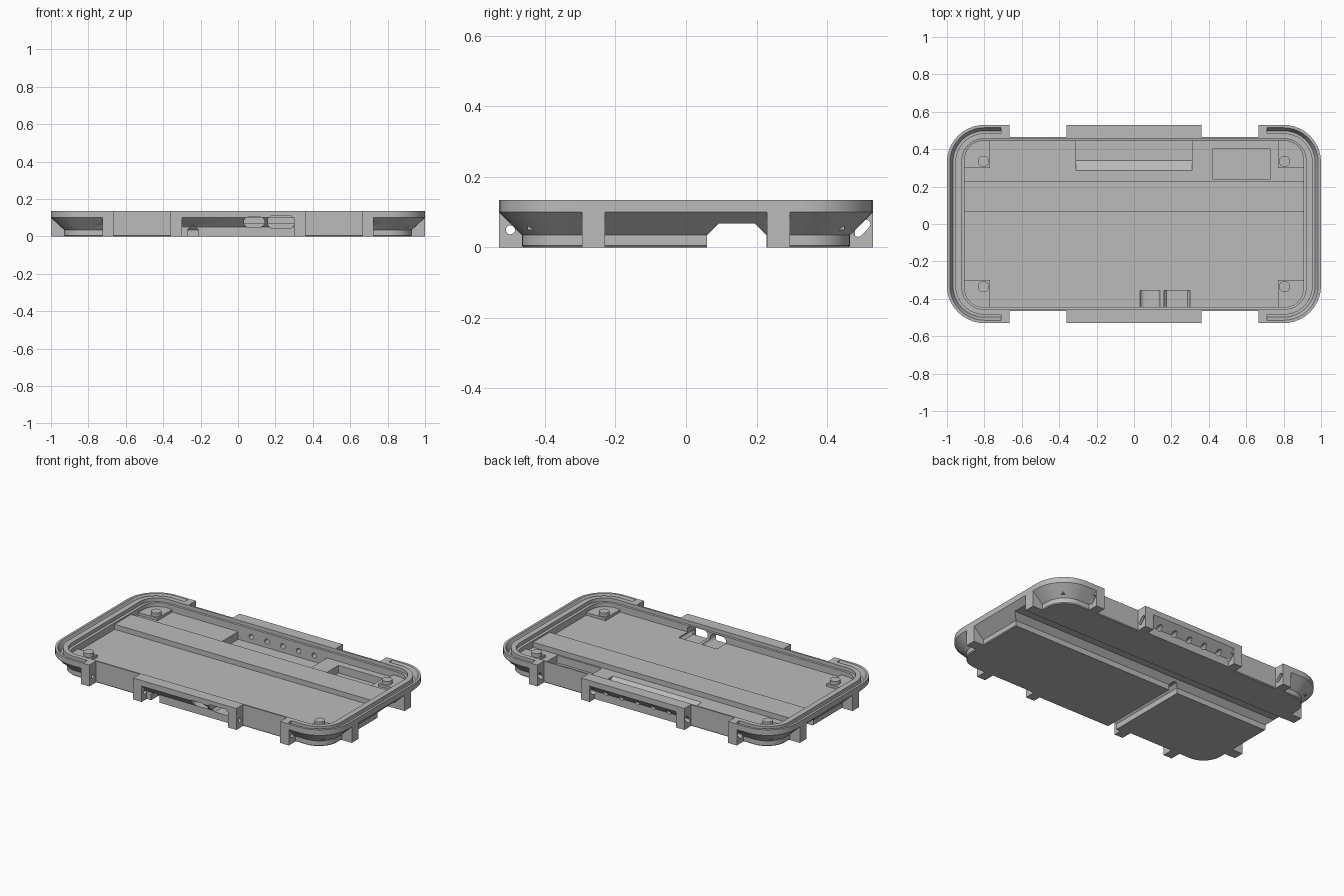
import bpy, bmesh, math
from mathutils import Vector

if "Cube" in bpy.data.objects:
    bpy.data.objects.remove(bpy.data.objects["Cube"])

grey = bpy.data.materials.new("mid_grey")
grey.use_nodes = True
GREY = (0.5, 0.5, 0.5, 1)
grey.diffuse_color = GREY
grey.node_tree.nodes["Principled BSDF"].inputs["Base Color"].default_value = GREY


def loft(name, rings):
    """Solid through a stack of closed rings of points."""
    bm = bmesh.new()
    loops = [[bm.verts.new(p) for p in ring] for ring in rings]
    n = len(loops[0])
    for low, high in zip(loops, loops[1:]):
        for i in range(n):
            j = (i + 1) % n
            bm.faces.new((low[i], low[j], high[j], high[i]))
    bm.faces.new(loops[0][::-1])
    bm.faces.new(loops[-1])
    bmesh.ops.recalc_face_normals(bm, faces=bm.faces)
    mesh = bpy.data.meshes.new(name)
    bm.to_mesh(mesh)
    bm.free()
    mesh.materials.append(grey)
    ob = bpy.data.objects.new(name, mesh)
    bpy.context.collection.objects.link(ob)
    return ob


def ring(hx, hy, r, z, cx=0, cy=0, steps=10):
    """Rounded rectangle at height z."""
    pts = []
    for k, (sx, sy) in enumerate(((1, 1), (-1, 1), (-1, -1), (1, -1))):
        for i in range(steps + 1):
            a = math.pi / 2 * (k + i / steps)
            pts.append(Vector((cx + sx * (hx - r) + r * math.cos(a),
                               cy + sy * (hy - r) + r * math.sin(a), z)))
    return pts


def slab(name, *sections):
    return loft(name, [ring(*s) for s in sections])


def prism(name, pts, axis, a, b):
    """Extrude a (side, z) outline along x or y."""
    def place(p, d):
        return (d, p[0], p[1]) if axis == "x" else (p[0], d, p[1])
    return loft(name, [[place(p, d) for p in pts] for d in (a, b)])


def box(name, x, y, z):
    x, y = sorted(x), sorted(y)
    return prism(name, [(y[0], z[0]), (y[1], z[0]), (y[1], z[1]), (y[0], z[1])], "x", *x)


def capsule(p, q, r, steps=8):
    """Outline of a slot between two points."""
    ang = math.atan2(q[1] - p[1], q[0] - p[0])
    out = []
    for c, start in ((q, ang - math.pi / 2), (p, ang + math.pi / 2)):
        for i in range(steps + 1):
            a = start + math.pi * i / steps
            out.append((c[0] + r * math.cos(a), c[1] + r * math.sin(a)))
    return out


def combine(target, other, operation):
    """Boolean the other solid into the target and discard it."""
    mod = target.modifiers.new("bool", "BOOLEAN")
    mod.operation, mod.solver, mod.object = operation, "EXACT", other
    mesh = bpy.data.meshes.new_from_object(
        target.evaluated_get(bpy.context.evaluated_depsgraph_get()))
    target.modifiers.clear()
    target.data = mesh
    bpy.data.objects.remove(other)


def add(other):
    combine(tray, other, "UNION")


def cut(other):
    combine(tray, other, "DIFFERENCE")


SIDES = (-1, 1)
RIM, FLOOR = 0.135, 0.068

# Tray body with flared rim
tray = slab("tray", (0.925, 0.46, 0.125, 0), (0.93, 0.465, 0.13, 0.005), (0.93, 0.465, 0.13, RIM))
flare = slab("flare", (0.93, 0.465, 0.13, 0.035), (1, 0.53, 0.2, 0.1), (1, 0.53, 0.2, RIM))
for sx in SIDES:
    for sy in SIDES:
        combine(flare, box("gap", (sx * 0.36, sx * 0.665), (sy * 0.465, sy * 0.6), (-0.1, 0.2)),
                "DIFFERENCE")
add(flare)

# Full height posts around the edge, and the sill between the middle posts
for sy in SIDES:
    for sx in SIDES:
        for x0, x1 in ((0.665, 0.725), (0.3, 0.36)):
            add(box("post", (sx * x0, sx * x1), (sy * 0.45, sy * 0.53), (0, RIM)))
        add(box("end_post", (sx * 0.91, sx), (sy * 0.23, sy * 0.295), (0, RIM)))
    add(box("sill", (-0.31, 0.31), (sy * 0.45, sy * 0.48), (0, 0.055)))

# Interior cavity with a small step near the top
cut(slab("cavity", (0.905, 0.445, 0.1, FLOOR), (0.905, 0.445, 0.1, 0.11),
         (0.92, 0.455, 0.115, 0.112), (0.92, 0.455, 0.115, 0.2)))

# Seal groove in the rim at each end
groove = slab("groove", (0.968, 0.498, 0.168, 0.1), (0.985, 0.515, 0.185, RIM), (0.985, 0.515, 0.185, 0.2))
combine(groove, slab("core", (0.955, 0.485, 0.155, 0), (0.955, 0.485, 0.155, 0.3)), "DIFFERENCE")
combine(groove, box("middle", (-0.71, 0.71), (-1, 1), (0, 0.3)), "DIFFERENCE")
cut(groove)

# Ridge over the cable channel, corner pads and pegs
add(box("ridge", (-0.915, 0.915), (0.065, 0.23), (0.05, 0.1)))
for sx in SIDES:
    for sy in SIDES:
        add(box("pad", (sx * 0.77, sx * 0.908), (sy * 0.3, sy * 0.45), (0.05, 0.085)))
        add(slab("peg", (0.03, 0.03, 0.03, 0.07, sx * 0.805, sy * 0.335, 5),
                 (0.03, 0.03, 0.03, 0.108, sx * 0.805, sy * 0.335, 5)))

# Channels on the underside
cut(prism("cable_channel", [(0.06, -0.1), (0.06, 0.035), (0.093, FLOOR), (0.195, FLOOR),
                            (0.228, 0.035), (0.228, -0.1)], "x", -1.1, 1.1))
cut(prism("cross_channel", [(-0.27, -0.1), (-0.27, 0.035), (-0.25, 0.055), (-0.23, 0.055),
                            (-0.21, 0.035), (-0.21, -0.1)], "y", -0.6, 0.1))

# Pockets in the rear floor
cut(prism("long_pocket", [(0.285, FLOOR + 0.001), (0.34, 0.02), (0.445, 0.02), (0.445, 0.2),
                          (0.285, 0.2)], "x", -0.31, 0.31))
cut(box("small_pocket", (0.42, 0.73), (0.24, 0.4), (0.02, 0.2)))

# Row of round holes through the rear wall
for i in range(5):
    x = -0.22 + 0.11 * i
    cut(prism("vent", capsule((x, 0.059), (x + 0.0001, 0.059), 0.016), "y", 0.42, 0.6))

# Two port openings through the front wall
cut(prism("small_port", capsule((0.058, 0.077), (0.115, 0.077), 0.027), "y", -0.6, -0.355))
cut(prism("large_port", [(0.16, 0.06), (0.175, 0.045), (0.285, 0.045), (0.3, 0.06),
                         (0.3, 0.095), (0.285, 0.11), (0.175, 0.11), (0.16, 0.095)],
          "y", -0.6, -0.355))

# Strap holes through the posts
for sx in SIDES:
    for x0, x1 in ((0.65, 0.74), (0.29, 0.37)):
        cut(prism("front_hole", capsule((-0.498, 0.05), (-0.4979, 0.05), 0.013),
                  "x", sx * x0, sx * x1))
        cut(prism("rear_slot", capsule((0.488, 0.043), (0.51, 0.066), 0.013),
                  "x", sx * x0, sx * x1))

# Smooth curved corners, crisp edges
bpy.context.view_layer.objects.active = tray
tray.select_set(True)
bpy.ops.object.shade_smooth_by_angle(angle=math.radians(25))
